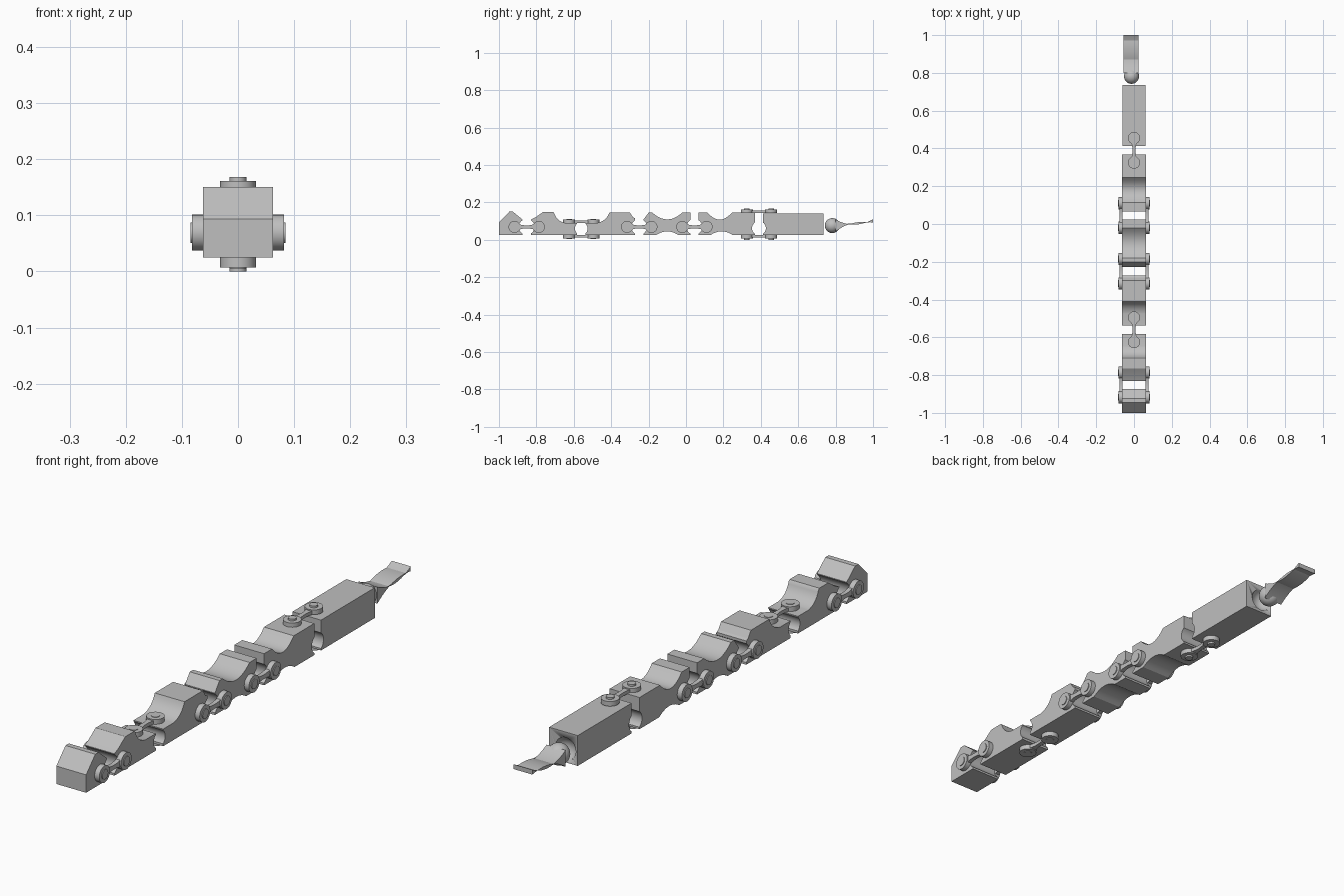
import bpy, bmesh, math
from mathutils import Matrix, Vector

if "Cube" in bpy.data.objects:
    bpy.data.objects.remove(bpy.data.objects["Cube"], do_unlink=True)

grey = bpy.data.materials.new("plain grey")
grey.use_nodes = True
COLOUR = (0.52, 0.52, 0.52, 1)
grey.diffuse_color = COLOUR
grey.node_tree.nodes["Principled BSDF"].inputs["Base Color"].default_value = COLOUR

HALF_GAP = 0.022


def finish(name, bm):
    bmesh.ops.recalc_face_normals(bm, faces=bm.faces[:])
    mesh = bpy.data.meshes.new(name)
    bm.to_mesh(mesh)
    bm.free()
    mesh.materials.append(grey)
    obj = bpy.data.objects.new(name, mesh)
    bpy.context.collection.objects.link(obj)
    bpy.ops.object.select_all(action='DESELECT')
    obj.select_set(True)
    bpy.context.view_layer.objects.active = obj
    bpy.ops.object.shade_smooth_by_angle(angle=math.radians(30))
    return obj


def prism(bm, outline, depth, place):
    """Extrude a flat outline by depth along its own z, then place it."""
    bottom = [bm.verts.new(place @ Vector((a, b, 0))) for a, b in outline]
    top = [bm.verts.new(place @ Vector((a, b, depth))) for a, b in outline]
    bm.faces.new(bottom)
    bm.faces.new(top)
    n = len(outline)
    for i in range(n):
        j = (i + 1) % n
        bm.faces.new((bottom[i], bottom[j], top[j], top[i]))


def bow(p, q, sag, n=10):
    """Curved run from p to q; positive sag bends to the left of travel."""
    p, q = Vector(p), Vector(q)
    d = (q - p).normalized()
    side = Vector((-d.y, d.x))
    return [tuple(p.lerp(q, i / n) + side * sag * 4 * i / n * (1 - i / n))
            for i in range(n + 1)]


def socket(gap, n=12):
    """Round bite in the front-facing or rear-facing end beside a gap."""
    y, z, r = gap
    a = math.acos(HALF_GAP / r)
    return [(y - r * math.cos(a - 2 * a * i / n), z + r * math.sin(a - 2 * a * i / n))
            for i in range(n + 1)]


def side_frame(width, x=0):
    """Outline axes become y and z, depth runs along x."""
    return Matrix(((0, 0, 1, x - width / 2), (1, 0, 0, 0), (0, 1, 0, 0), (0, 0, 0, 1)))


def segment(name, top, belly, front_gap=None, rear_gap=None, width=0.125):
    outline = list(top)
    if rear_gap:
        outline += socket(rear_gap)
    outline += belly
    if front_gap:
        y = front_gap[0]
        outline += [(2 * y - a, b) for a, b in reversed(socket(front_gap))]
    bm = bmesh.new()
    prism(bm, outline, width, side_frame(width))
    return finish(name, bm)


# Gaps between segments: y, socket height, socket radius
g1, g2, g3, g4, g5 = ((-0.852, 0.069, 0.042), (-0.56, 0.06, 0.034),
                      (-0.25, 0.069, 0.042), (0.045, 0.069, 0.042), (0.39, 0.062, 0.037))
LOW = 0.025


def front_of(g):
    return g[0] - HALF_GAP


def back_of(g):
    return g[0] + HALF_GAP


# Body segments, from the head to the rear block
segment("head_segment",
        [(-1, LOW), (-1, 0.093), (-0.945, 0.15), (-0.925, 0.15), (front_of(g1), 0.108)],
        [(front_of(g1), LOW)], rear_gap=g1)
segment("second_segment",
        [(back_of(g1), 0.108), (-0.805, 0.12), (-0.765, 0.148), (-0.71, 0.148)]
        + bow((-0.705, 0.143), (-0.645, 0.09), -0.012) + [(front_of(g2), 0.09)],
        [(front_of(g2), LOW), (back_of(g1), LOW)], g1, g2)
segment("third_segment",
        [(back_of(g2), 0.09)] + bow((-0.475, 0.09), (-0.41, 0.145), -0.012)
        + [(-0.3, 0.145), (-0.283, 0.12), (front_of(g3), 0.115)],
        [(front_of(g3), LOW), (back_of(g2), LOW)], g2, g3)
segment("fourth_segment",
        [(back_of(g3), 0.108), (-0.2, 0.145)] + bow((-0.18, 0.145), (-0.02, 0.145), -0.036)
        + [(front_of(g4), 0.145)],
        [(front_of(g4), LOW)] + bow((-0.04, LOW), (-0.16, LOW), -0.02) + [(back_of(g3), LOW)],
        g3, g4)
segment("fifth_segment",
        [(back_of(g4), 0.145)] + bow((0.115, 0.145), (0.245, 0.145), -0.037)
        + [(front_of(g5), 0.145)],
        [(front_of(g5), LOW)] + bow((0.25, LOW), (0.13, LOW), -0.02) + [(back_of(g4), LOW)],
        g4, g5)
rear = segment("rear_block", [(back_of(g5), 0.14), (0.735, 0.14)],
               [(0.735, LOW), (back_of(g5), LOW)], front_gap=g5, width=0.12)

# Round socket in the back of the rear block
bm = bmesh.new()
bmesh.ops.create_uvsphere(bm, u_segments=32, v_segments=16, radius=0.045,
                          matrix=Matrix.Translation((-0.01, 0.75, 0.077)))
cutter = finish("socket_cutter", bm)
cutter.hide_render = True
mod = rear.modifiers.new("socket", 'BOOLEAN')
mod.operation = 'DIFFERENCE'
mod.object = cutter
bpy.context.view_layer.objects.active = rear
bpy.ops.object.modifier_apply(modifier="socket")
bpy.data.objects.remove(cutter, do_unlink=True)


def disc(radius, cx=0, n=28):
    return [(cx + radius * math.cos(math.tau * i / n), radius * math.sin(math.tau * i / n))
            for i in range(n)]


def link(name, y, frame, thick, pin_thick, pin_radius):
    """Two round ends, a waisted neck between them and a pin on each."""
    bm = bmesh.new()
    c = 0.065
    for s in (-c, c):
        prism(bm, disc(0.032, s), thick, frame)
        prism(bm, disc(pin_radius, s), pin_thick, frame)
    neck = bow((c, 0.024), (-c, 0.024), 0.016) + bow((-c, -0.024), (c, -0.024), 0.016)
    prism(bm, neck, thick * 0.75, frame)
    return finish(name, bm)


# Side links swing up and down
for label, gap in (("front", g1), ("middle", g3), ("rear", g4)):
    for side, s in (("left", 1), ("right", -1)):
        frame = Matrix(((0, 0, s, s * 0.06), (1, 0, 0, gap[0]), (0, 1, 0, 0.069), (0, 0, 0, 1)))
        link(f"{label}_{side}_link", gap[0], frame, 0.022, 0.025, 0.018)

# Flat links on top and underneath swing sideways
for label, gap, top, low in (("front", g2, 0.09, 0.025), ("rear", g5, 0.143, 0.025)):
    for side, s, z in (("upper", 1, top), ("lower", -1, low)):
        frame = Matrix(((0, 1, 0, 0), (1, 0, 0, gap[0]), (0, 0, s, z), (0, 0, 0, 1)))
        pin = 0.025 if label == "rear" else 0.02
        link(f"{label}_{side}_link", gap[0], frame, 0.018, pin, 0.015)

# Tail ball
bm = bmesh.new()
bmesh.ops.create_uvsphere(bm, u_segments=32, v_segments=16, radius=0.04,
                          matrix=Matrix.Translation((-0.013, 0.782, 0.076)))
finish("tail_ball", bm)

# Upswept tail blade
blade = (bow((0.8, 0.108), (1.0, 0.11), -0.028, 14)
         + bow((1.0, 0.092), (0.8, 0.045), -0.022, 14))
bm = bmesh.new()
prism(bm, blade, 0.08, side_frame(0.08, -0.015))
finish("tail_blade", bm)
